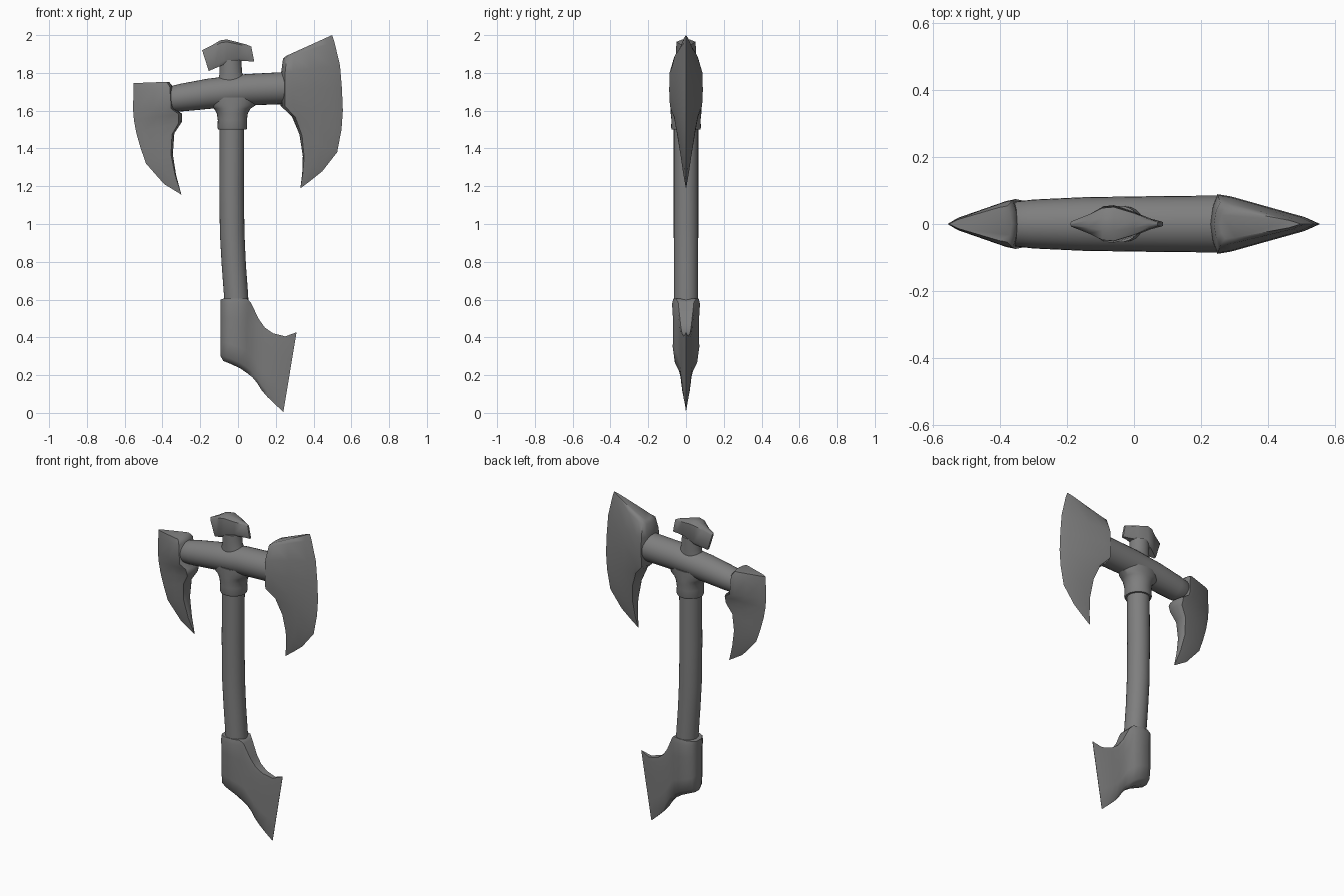
import bpy, bmesh, math
from mathutils import Vector

# Dark grey metal
metal = bpy.data.materials.new("dark_grey")
metal.diffuse_color = (.21, .21, .21, 1)


def loft(name, rings, angle):
    """Skin a series of equal-sized closed rings and cap the ends."""
    bm = bmesh.new()
    rows = [[bm.verts.new(p) for p in ring] for ring in rings]
    n = len(rows[0])
    for a, b in zip(rows, rows[1:]):
        for i in range(n):
            j = (i + 1) % n
            bm.faces.new((a[i], a[j], b[j], b[i]))
    bm.faces.new(rows[0])
    bm.faces.new(rows[-1])
    bmesh.ops.remove_doubles(bm, verts=bm.verts, dist=0.0008)
    bmesh.ops.recalc_face_normals(bm, faces=bm.faces)
    mesh = bpy.data.meshes.new(name)
    bm.to_mesh(mesh)
    bm.free()
    mesh.materials.append(metal)
    ob = bpy.data.objects.new(name, mesh)
    bpy.context.collection.objects.link(ob)
    bpy.ops.object.select_all(action='DESELECT')
    ob.select_set(True)
    bpy.context.view_layer.objects.active = ob
    bpy.ops.object.shade_smooth_by_angle(angle=math.radians(angle))
    return ob


def tube(name, path, max_y=1.0, n=28):
    """Round tube through (x, z, radius) stations in the y = 0 plane."""
    pts = [Vector((x, 0, z)) for x, z, r in path]
    rings = []
    for i, p in enumerate(pts):
        t = (pts[min(i + 1, len(pts) - 1)] - pts[max(i - 1, 0)]).normalized()
        side = Vector((t.z, 0, -t.x))
        r = path[i][2]
        rings.append([p + side * r * math.cos(k * math.tau / n)
                      + Vector((0, min(r, max_y) * math.sin(k * math.tau / n), 0))
                      for k in range(n)])
    return loft(name, rings, 40)


def slab(name, rows, profile, angle=65):
    """Tapered body: rows of (start, end, half thickness), profile of (u, thickness factor)."""
    rings = []
    for a, b, t in rows:
        front, back = [], []
        for u, f in profile:
            x, z = a[0] + (b[0] - a[0]) * u, a[1] + (b[1] - a[1]) * u
            front.append((x, -t * f, z))
            back.append((x, t * f, z))
        rings.append(front + back[::-1])
    return loft(name, rings, angle)


# Shaft, collar, crossbar and top neck
tube("handle", [(-.008, .55, .064), (-.01, .62, .064), (-.022, .78, .064), (-.031, .95, .065),
                (-.034, 1.2, .065), (-.032, 1.52, .065)])
tube("collar", [(-.03, 1.5, .075), (-.03, 1.51, .079), (-.03, 1.55, .077), (-.03, 1.585, .082),
                (-.03, 1.61, .096), (-.03, 1.63, .125), (-.03, 1.67, .13)], max_y=.081)
tube("crossbar", [(-.375, 1.66, .055), (-.36, 1.661, .066), (-.3, 1.669, .073), (-.15, 1.69, .08),
                  (.05, 1.711, .083), (.26, 1.72, .085)])
tube("neck", [(-.035, 1.74, .075), (-.036, 1.775, .068), (-.038, 1.8, .059), (-.04, 1.868, .058)],
     max_y=.054)

# Hammer cap
slab("cap", [((-.155, 1.81), (-.19, 1.92), .009), ((-.12, 1.825), (-.135, 1.948), .032),
             ((-.09, 1.838), (-.095, 1.972), .053), ((-.06, 1.85), (-.06, 1.977), .056),
             ((.0, 1.864), (.0, 1.962), .036), ((.05, 1.862), (.045, 1.95), .016),
             ((.086, 1.86), (.07, 1.94), .007)],
     [(0, .75), (.15, 1), (.9, .9), (1, .35)], angle=50)

# Side blades run from the thick inner ridge to the cutting edge
edge = [(0, 0), (.025, .6), (.07, .98), (.2, .9), (.5, .6), (.86, .24), (1, 0)]
slab("large_blade", [((.255, 1.89), (.498, 2.0), .045), ((.238, 1.875), (.51, 1.965), .065),
                     ((.228, 1.8), (.54, 1.84), .088), ((.226, 1.71), (.55, 1.72), .091),
                     ((.226, 1.625), (.555, 1.6), .087), ((.285, 1.57), (.548, 1.5), .065),
                     ((.325, 1.475), (.525, 1.38), .047), ((.343, 1.36), (.447, 1.28), .028),
                     ((.34, 1.27), (.385, 1.23), .015), ((.33, 1.19), (.333, 1.191), .001)], edge)
slab("small_blade", [((-.365, 1.753), (-.552, 1.746), .055), ((-.347, 1.73), (-.553, 1.7), .072),
                     ((-.338, 1.61), (-.556, 1.61), .076), ((-.297, 1.585), (-.551, 1.55), .068),
                     ((-.297, 1.54), (-.538, 1.48), .054), ((-.337, 1.48), (-.515, 1.4), .042),
                     ((-.345, 1.37), (-.487, 1.32), .032), ((-.328, 1.26), (-.392, 1.212), .018),
                     ((-.3, 1.157), (-.303, 1.157), .001)], edge)

# Pommel blade flares from the shaft socket, stations run left to right
slab("pommel_blade", [((-.092, .3), (-.092, .6), .028), ((-.078, .275), (-.078, .605), .056),
                      ((-.045, .262), (-.045, .606), .073), ((.01, .237), (.01, .606), .074),
                      ((.045, .213), (.048, .605), .06), ((.075, .19), (.068, .585), .046),
                      ((.1, .16), (.108, .5), .036), ((.125, .12), (.142, .452), .03),
                      ((.155, .085), (.185, .422), .024),
                      ((.2, .042), (.25, .405), .014), ((.24, .005), (.31, .427), .001)],
     [(0, .35), (.08, .8), (.3, .95), (.7, .93), (.92, 1), (1, .9)], angle=50)
